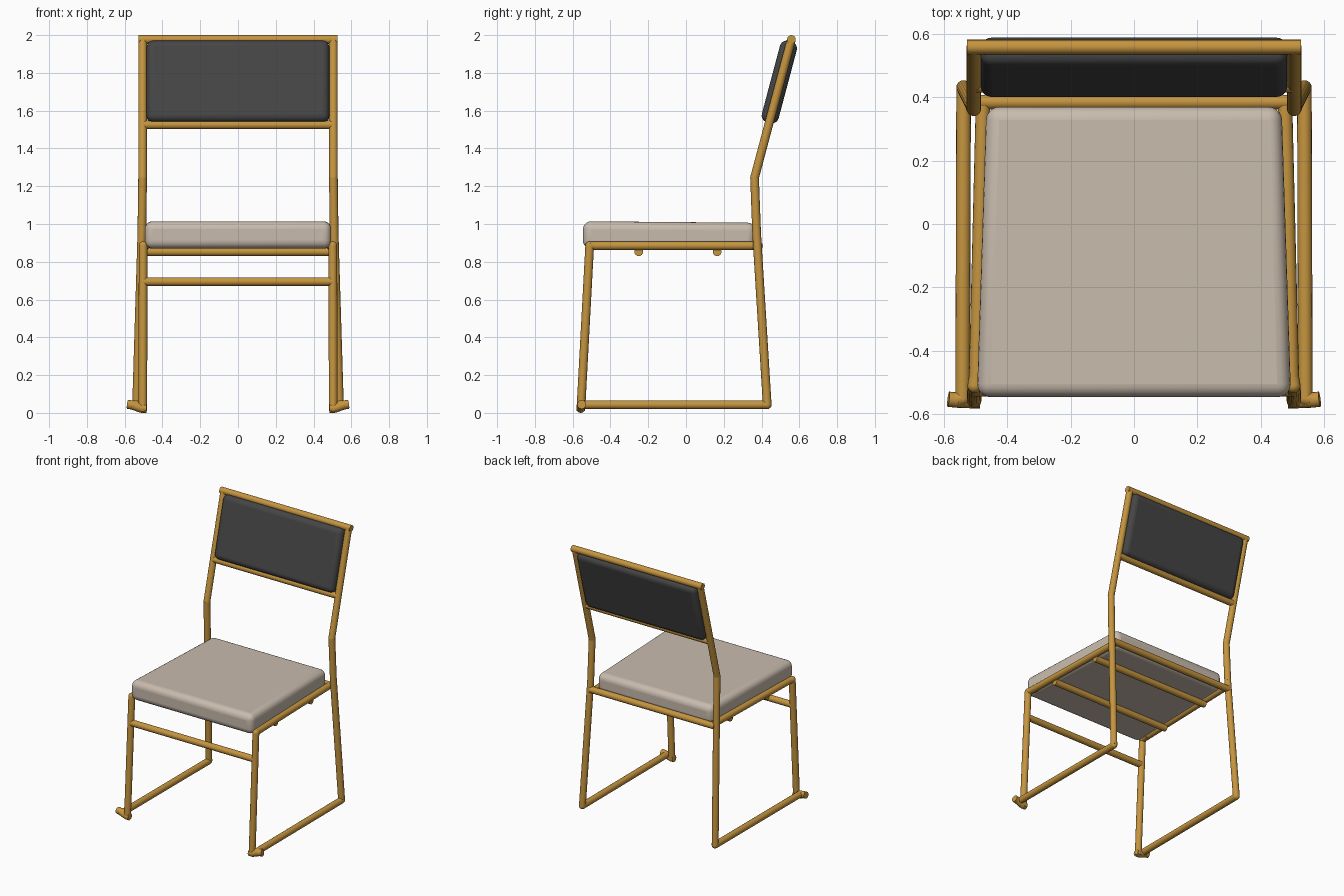
import bpy, bmesh
from mathutils import Vector, Matrix

cube = bpy.data.objects.get("Cube")
if cube:
    bpy.data.objects.remove(cube, do_unlink=True)


def material(name, rgb):
    m = bpy.data.materials.new(name)
    m.use_nodes = True
    m.diffuse_color = (*rgb, 1)
    bsdf = m.node_tree.nodes["Principled BSDF"]
    bsdf.inputs["Base Color"].default_value = (*rgb, 1)
    bsdf.inputs["Roughness"].default_value = 0.6
    return m


GOLD = material("gold metal", (0.56, 0.30, 0.05))
BEIGE = material("beige cushion", (0.58, 0.50, 0.42))
CHARCOAL = material("charcoal pad", (0.06, 0.06, 0.06))
R = 0.023


def finish(name, bm, mat):
    mesh = bpy.data.meshes.new(name)
    bm.to_mesh(mesh)
    bm.free()
    mesh.materials.append(mat)
    obj = bpy.data.objects.new(name, mesh)
    bpy.context.collection.objects.link(obj)
    return obj


def smooth(obj):
    bpy.ops.object.select_all(action='DESELECT')
    obj.select_set(True)
    bpy.context.view_layer.objects.active = obj
    bpy.ops.object.shade_smooth_by_angle(angle=0.8)


def tube(name, points, r=R):
    """Round bar through the points, with ball joints at the bends."""
    bm = bmesh.new()
    pts = [Vector(p) for p in points]
    for a, b in zip(pts, pts[1:]):
        turn = (b - a).to_track_quat('Z', 'Y').to_matrix().to_4x4()
        bmesh.ops.create_cone(bm, cap_ends=True, segments=16, radius1=r, radius2=r,
                              depth=(b - a).length,
                              matrix=Matrix.Translation((a + b) / 2) @ turn)
    for p in pts[1:-1]:
        bmesh.ops.create_uvsphere(bm, u_segments=16, v_segments=8, radius=r,
                                  matrix=Matrix.Translation(p))
    obj = finish(name, bm, GOLD)
    smooth(obj)
    return obj


def cushion(name, size, mat, bevel, shape=None):
    """Soft box with rounded edges; shape may move its corners first."""
    bm = bmesh.new()
    bmesh.ops.create_cube(bm, size=1)
    for v in bm.verts:
        v.co = Vector(c * s for c, s in zip(v.co, size))
        if shape:
            shape(v.co)
    obj = finish(name, bm, mat)
    mod = obj.modifiers.new("rounded", 'BEVEL')
    mod.width, mod.segments = bevel, 5
    smooth(obj)
    return obj


# Side frames: mirrored legs, runners, rails and feet
for side, s in (("left", 1), ("right", -1)):
    tube(side + "_side_frame", [
        (s * 0.505, 0.558, 1.977), (s * 0.505, 0.363, 1.245),
        (s * 0.509, 0.374, 0.95), (s * 0.537, 0.43, 0.043),
        (s * 0.54, -0.55, 0.043), (s * 0.565, -0.553, 0.043)])
    tube(side + "_front_leg", [
        (s * 0.49, -0.44, 0.885), (s * 0.502, -0.51, 0.885),
        (s * 0.504, -0.556, 0.03), (s * 0.504, -0.557, 0.01)])
    tube(side + "_foot", [
        (s * 0.485, -0.557, 0.024), (s * 0.51, -0.557, 0.024),
        (s * 0.561, -0.555, 0.042), (s * 0.585, -0.552, 0.045)], 0.024)
    tube(side + "_seat_rail", [(s * 0.498, -0.51, 0.885), (s * 0.476, 0.372, 0.885)])

# Cross bars
for name, half, y, z in (
        ("top_rail", 0.527, 0.558, 1.977),
        ("lower_back_rail", 0.505, 0.437, 1.525),
        ("rear_seat_rail", 0.505, 0.384, 0.885),
        ("front_stretcher", 0.505, -0.521, 0.695),
        ("front_seat_support", 0.485, -0.25, 0.853),
        ("rear_seat_support", 0.48, 0.165, 0.853)):
    tube(name, [(-half, y, z), (half, y, z)])


# Seat cushion: narrower and slightly lower at the rear
def seat_shape(co):
    if co.y > 0:
        co.x *= 0.94
        if co.z > 0:
            co.z -= 0.008


seat = cushion("seat_cushion", (0.99, 0.915, 0.145), BEIGE, 0.042, seat_shape)
seat.location = (0, -0.088, 0.942)

# Tilted backrest pad
pad = cushion("backrest_pad", (0.968, 0.092, 0.445), CHARCOAL, 0.036)
pad.location = (0, 0.494, 1.752)
pad.rotation_euler.x = -0.26
